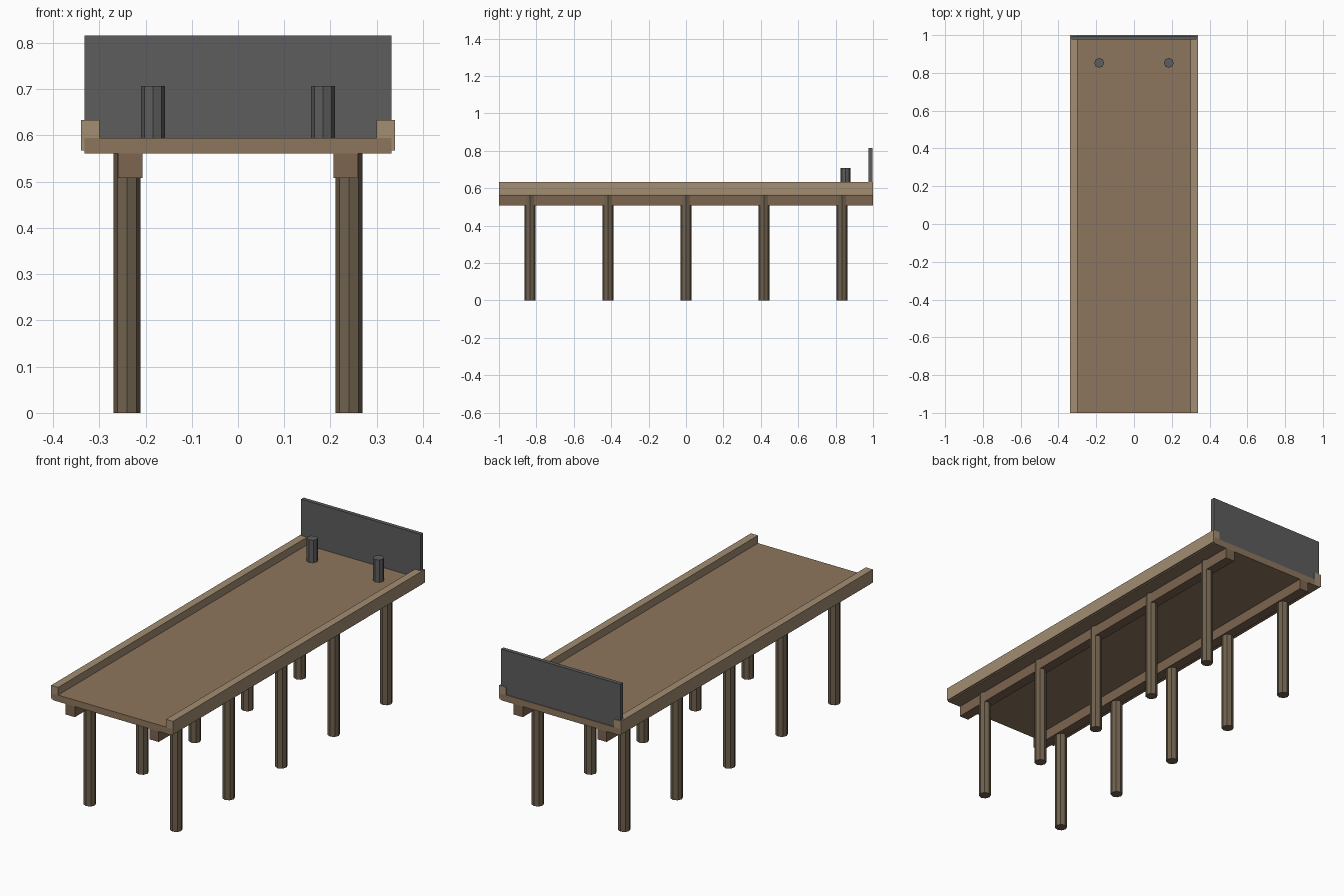
import bpy, bmesh
from mathutils import Matrix

if "Cube" in bpy.data.objects:
    bpy.data.objects.remove(bpy.data.objects["Cube"])


def material(name, r, g, b):
    m = bpy.data.materials.new(name)
    m.diffuse_color = (r, g, b, 1)
    m.use_nodes = True
    m.node_tree.nodes["Principled BSDF"].inputs["Base Color"].default_value = m.diffuse_color
    return m


plank = material("plank_wood", 0.27, 0.18, 0.11)
pale = material("pale_wood", 0.36, 0.27, 0.17)
beam = material("beam_wood", 0.20, 0.13, 0.08)
pile = material("pile_wood", 0.16, 0.12, 0.075)
iron = material("dark_iron", 0.11, 0.11, 0.11)


def finish(bm, name, mat):
    me = bpy.data.meshes.new(name)
    bm.to_mesh(me)
    bm.free()
    me.materials.append(mat)
    ob = bpy.data.objects.new(name, me)
    bpy.context.collection.objects.link(ob)


def box(name, x0, x1, y0, y1, z0, z1, mat):
    bm = bmesh.new()
    centre = Matrix.Translation(((x0 + x1) / 2, (y0 + y1) / 2, (z0 + z1) / 2))
    size = Matrix.Diagonal((x1 - x0, y1 - y0, z1 - z0, 1))
    bmesh.ops.create_cube(bm, size=1, matrix=centre @ size)
    finish(bm, name, mat)


def post(name, x, y, r, z0, z1, mat):
    bm = bmesh.new()
    bmesh.ops.create_cone(bm, cap_ends=True, segments=8, radius1=r, radius2=r,
                          depth=z1 - z0,
                          matrix=Matrix.Translation((x, y, (z0 + z1) / 2)))
    finish(bm, name, mat)


# Deck and end wall
box("deck", -0.332, 0.332, -1, 1, 0.561, 0.594, plank)
box("end_wall", -0.332, 0.332, 0.976, 0.996, 0.594, 0.816, iron)

for side, s in (("left", -1), ("right", 1)):
    # Edge curbs and beams under the deck
    xa, xb = sorted((s * 0.30, s * 0.339))
    box(side + "_curb", xa, xb, -1, 1, 0.567, 0.633, pale)
    xa, xb = sorted((s * 0.207, s * 0.259))
    box(side + "_beam", xa, xb, -1, 1, 0.508, 0.561, beam)
    # Mooring bollards
    post(side + "_bollard", s * 0.184, 0.853, 0.026, 0.594, 0.707, iron)
    # Octagonal support piles
    for i in range(5):
        post(f"{side}_pile_{i + 1}", s * 0.24, (i - 2) * 0.417, 0.029, 0, 0.561, pile)
